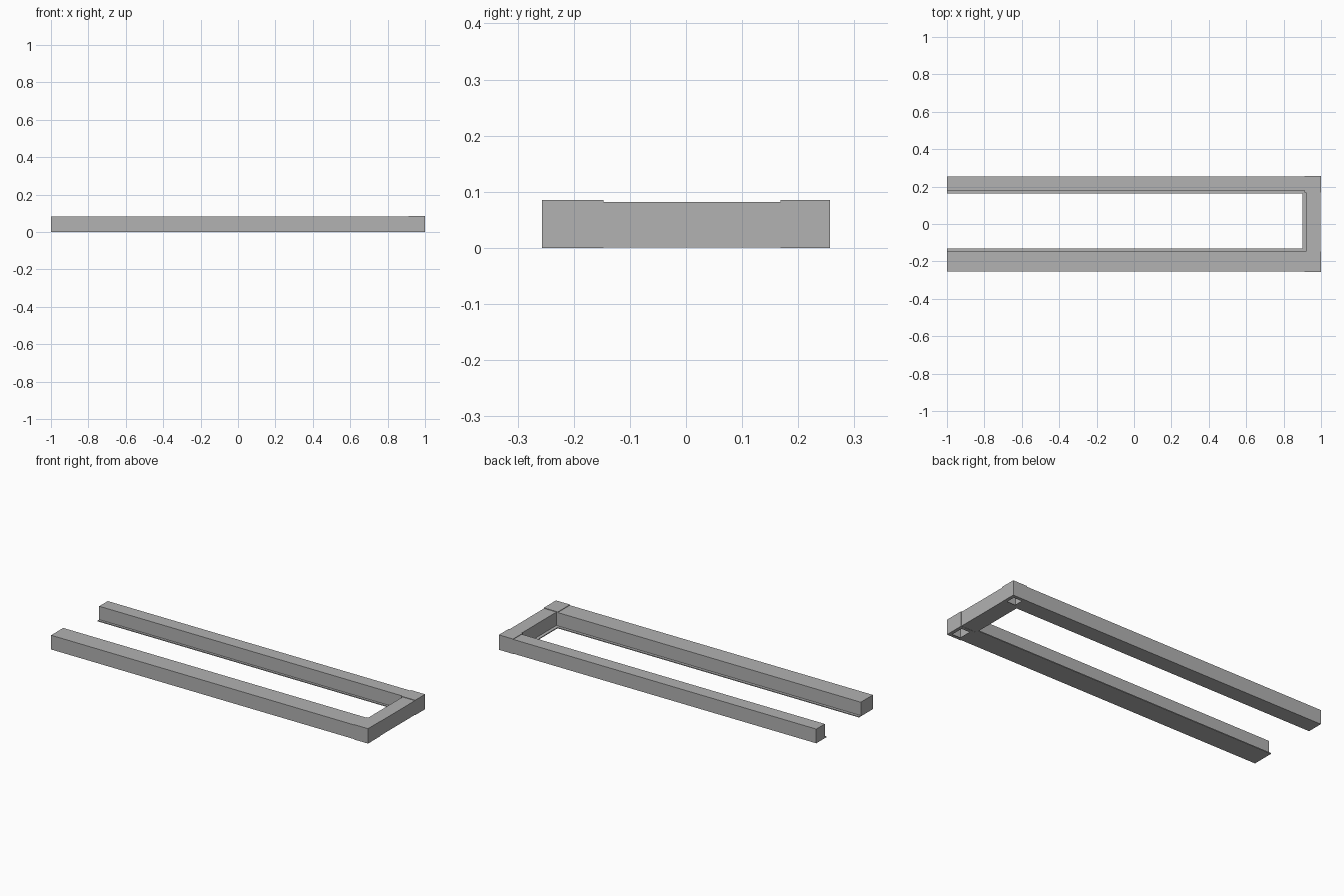
import bpy
import bmesh
from mathutils import Vector

if "Cube" in bpy.data.objects:
    bpy.data.objects.remove(bpy.data.objects["Cube"])

grey = bpy.data.materials.new("plain grey")
grey.diffuse_color = (0.445, 0.445, 0.445, 1)
grey.use_nodes = True
grey.node_tree.nodes["Principled BSDF"].inputs["Base Color"].default_value = grey.diffuse_color


def finish(name, bm):
    mesh = bpy.data.meshes.new(name)
    bm.to_mesh(mesh)
    bm.free()
    mesh.materials.append(grey)
    obj = bpy.data.objects.new(name, mesh)
    bpy.context.collection.objects.link(obj)
    return obj


def block(bm, lo, hi):
    """Add an axis-aligned box between two corners."""
    lo, hi = Vector(lo), Vector(hi)
    verts = bmesh.ops.create_cube(bm, size=1)["verts"]
    bmesh.ops.scale(bm, vec=hi - lo, verts=verts)
    bmesh.ops.translate(bm, vec=(lo + hi) / 2, verts=verts)


def prism(name, profile, axis, start, end):
    """Sweep a (across, z) profile along x or y."""
    bm = bmesh.new()
    place = (lambda u, z, t: (t, u, z)) if axis == "x" else (lambda u, z, t: (u, t, z))
    face = bm.faces.new([bm.verts.new(place(u, z, start)) for u, z in profile])
    new = bmesh.ops.extrude_face_region(bm, geom=[face])["geom"]
    step = (end - start, 0, 0) if axis == "x" else (0, end - start, 0)
    bmesh.ops.translate(bm, vec=step, verts=[g for g in new if isinstance(g, bmesh.types.BMVert)])
    bmesh.ops.recalc_face_normals(bm, faces=bm.faces)
    return finish(name, bm)


BASE, LIP, TOP, POST_TOP = 0.001, 0.006, 0.082, 0.085


def ledge_profile(outer, inner, lip):
    """Solid wall with a thin ledge along its inner foot."""
    return [(outer, BASE), (lip, BASE), (lip, LIP), (inner, LIP), (inner, TOP), (outer, TOP)]


# Long arms and the short end wall
prism("front_arm", ledge_profile(-0.255, -0.146, -0.130), "x", -1.0, 0.911)
prism("back_arm", ledge_profile(0.255, 0.178, 0.164), "x", -1.0, 0.911)
prism("end_wall", ledge_profile(0.998, 0.920, 0.901), "y", -0.147, 0.168)


def corner_post(name, y0, y1):
    """Hollow corner block with a small square opening underneath."""
    bm = bmesh.new()
    block(bm, (0.911, y0, 0), (1.0, y1, POST_TOP))
    bottom = min(bm.faces, key=lambda f: f.calc_center_median().z)
    bmesh.ops.inset_region(bm, faces=[bottom], thickness=0.027)
    bmesh.ops.delete(bm, geom=[bottom], context="FACES")
    return finish(name, bm)


# Slightly proud corner blocks
corner_post("front_corner", -0.257, -0.147)
corner_post("back_corner", 0.168, 0.257)
